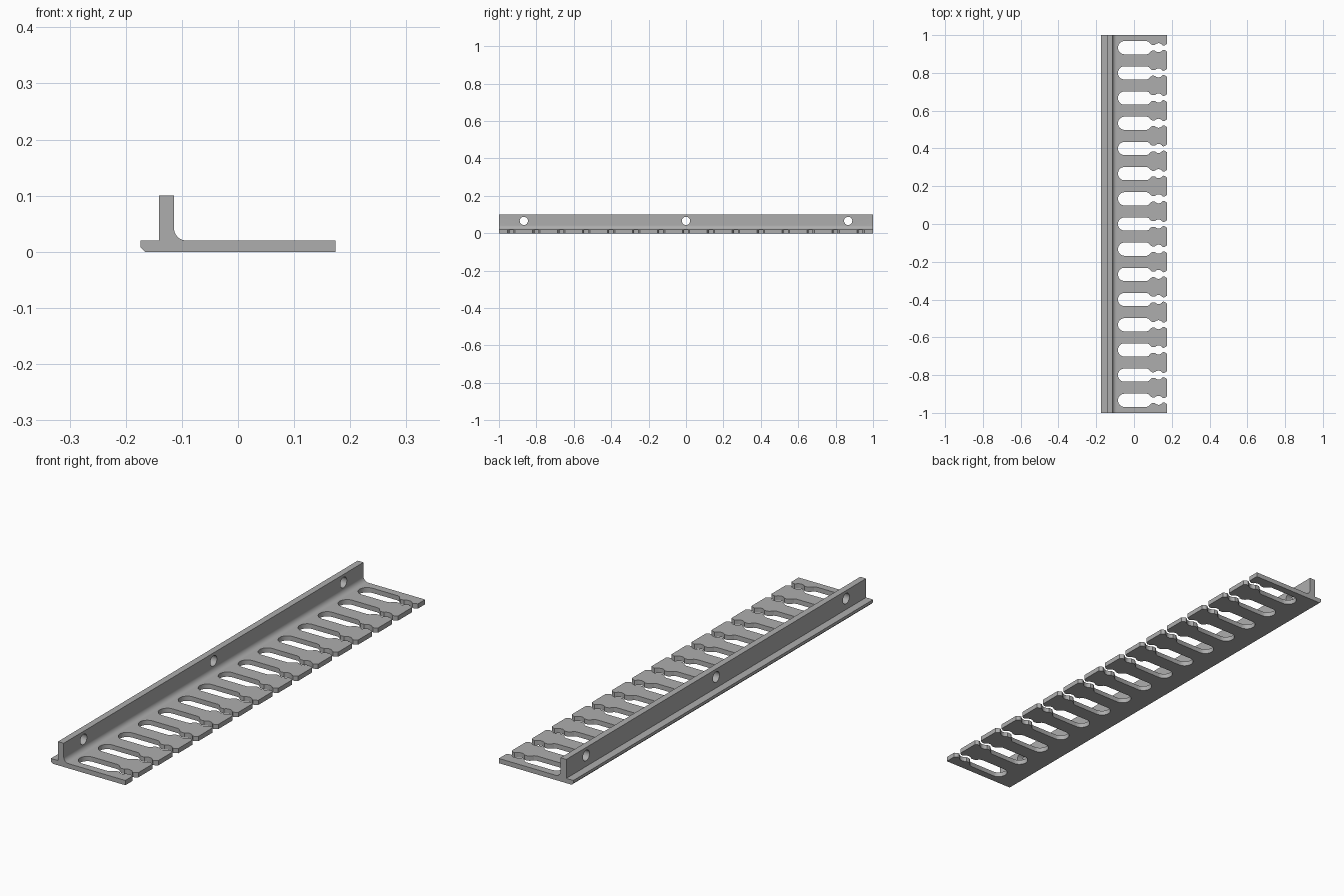
import bpy
import bmesh
from math import sin, cos, pi, radians
from mathutils import Vector

if "Cube" in bpy.data.objects:
    bpy.data.objects.remove(bpy.data.objects["Cube"], do_unlink=True)

grey = bpy.data.materials.new("mid_grey")
grey.use_nodes = True
colour = (0.42, 0.42, 0.42, 1)
grey.diffuse_color = colour
grey.node_tree.nodes["Principled BSDF"].inputs["Base Color"].default_value = colour


def arc(cx, cy, r, start, end, n):
    """Points along an arc, angles in degrees."""
    angles = [radians(start + (end - start) * i / n) for i in range(n + 1)]
    return [(cx + r * cos(a), cy + r * sin(a)) for a in angles]


def prism(bm, points, depth):
    """Closed solid swept from a loop of 3D points along a depth vector."""
    face = bm.faces.new([bm.verts.new(p) for p in points])
    swept = bmesh.ops.extrude_face_region(bm, geom=[face], use_keep_orig=True)
    verts = [g for g in swept["geom"] if isinstance(g, bmesh.types.BMVert)]
    bmesh.ops.translate(bm, vec=Vector(depth), verts=verts)


def make_object(name, bm):
    bmesh.ops.recalc_face_normals(bm, faces=bm.faces[:])
    mesh = bpy.data.meshes.new(name)
    bm.to_mesh(mesh)
    bm.free()
    obj = bpy.data.objects.new(name, mesh)
    bpy.context.collection.objects.link(obj)
    return obj


# Extruded rail: flat base with a chamfered heel, upright web and root fillet
profile = [(-0.174, 0.008), (-0.166, 0), (0.174, 0), (0.174, 0.02)]
profile += arc(-0.092, 0.042, 0.022, 270, 180, 10)
profile += [(-0.114, 0.1), (-0.141, 0.1), (-0.141, 0.02), (-0.174, 0.02)]
bm = bmesh.new()
prism(bm, [(x, -1, z) for x, z in profile], (0, 2, 0))
rail = make_object("slotted_rail", bm)
rail.data.materials.append(grey)

# Half outline of one slot: round end, tapered neck, small round seat, flared mouth
half = arc(-0.05, 0, 0.035, 180, 90, 8)
half += [(0.068, 0.035), (0.078, 0.031), (0.088, 0.02), (0.096, 0.015), (0.104, 0.015)]
half += arc(0.13, 0, 0.024, 140, 35, 10)
half += [(0.155, 0.011), (0.162, 0.012), (0.174, 0.02), (0.2, 0.02)]
slot = half + [(x, -y) for x, y in reversed(half[1:])]

# Cutters: a row of slots through the base and screw holes through the web
bm = bmesh.new()
slot_count = 15
pitch = 2 / slot_count
for i in range(slot_count):
    y0 = (i - slot_count // 2) * pitch
    prism(bm, [(x, y + y0, -0.05) for x, y in slot], (0, 0, 0.1))
for y0 in (-0.867, 0, 0.867):
    ring = arc(y0, 0.066, 0.022, 0, 360, 32)[:-1]
    prism(bm, [(-0.2, y, z) for y, z in ring], (0.15, 0, 0))
cutter = make_object("slot_and_hole_cutter", bm)
cutter.data.materials.append(grey)
cutter.hide_render = True

cut = rail.modifiers.new("cut_slots", "BOOLEAN")
cut.operation = "DIFFERENCE"
cut.solver = "EXACT"
cut.object = cutter
bpy.ops.object.select_all(action="DESELECT")
bpy.context.view_layer.objects.active = rail
rail.select_set(True)
bpy.ops.object.modifier_apply(modifier=cut.name)
bpy.data.objects.remove(cutter, do_unlink=True)

# Smooth fillets and bores, crisp edges elsewhere
bpy.ops.object.shade_smooth_by_angle(angle=radians(25))
